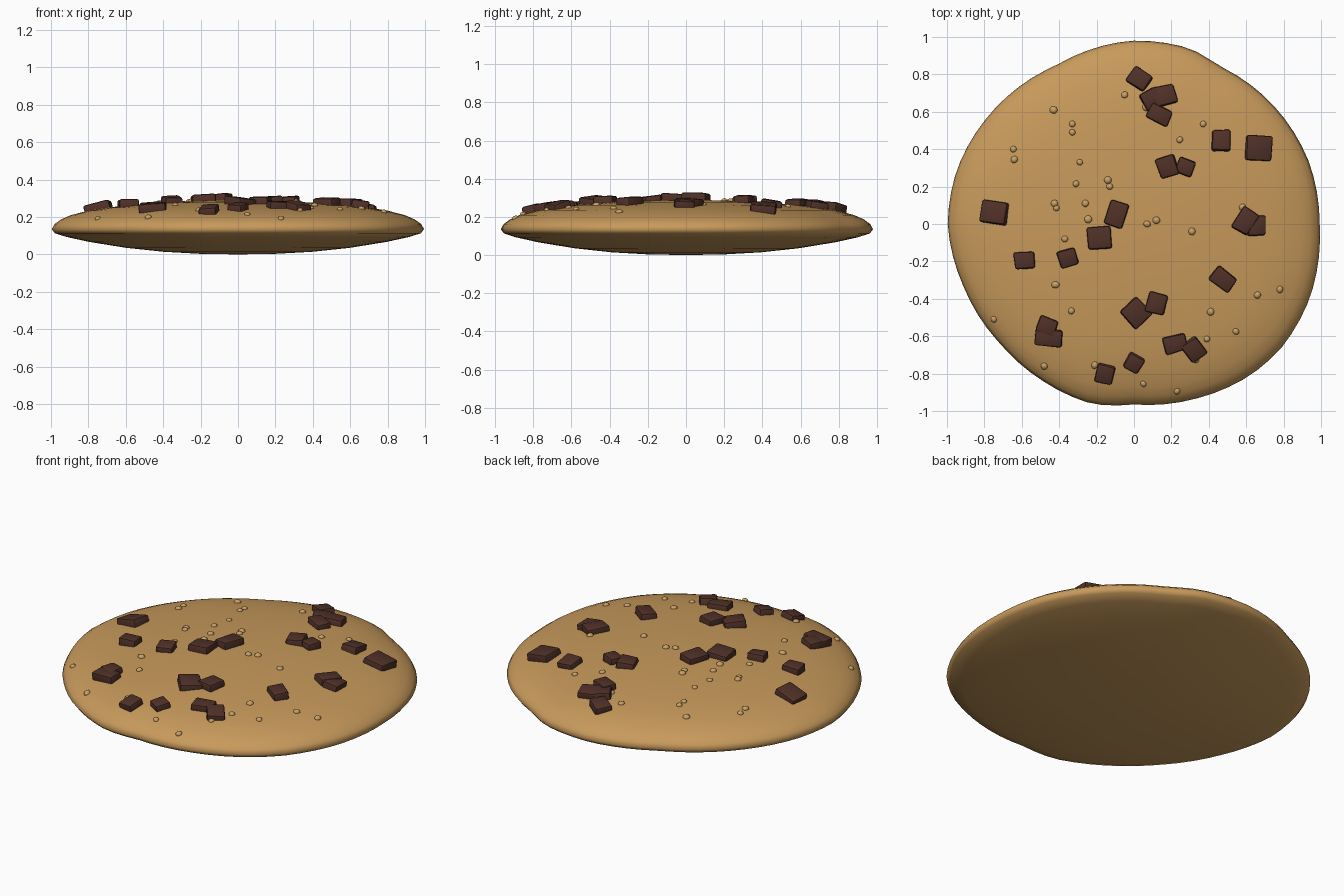
import bpy, bmesh, math, random
from mathutils import Vector, Matrix

if "Cube" in bpy.data.objects:
    bpy.data.objects.remove(bpy.data.objects["Cube"])

random.seed(4)


def material(name, rgb):
    m = bpy.data.materials.new(name)
    m.diffuse_color = (*rgb, 1)
    m.use_nodes = True
    m.node_tree.nodes["Principled BSDF"].inputs["Base Color"].default_value = m.diffuse_color
    return m


DOUGH = material("baked dough", (0.575, 0.322, 0.105))
CHOC = material("dark chocolate", (0.080, 0.030, 0.021))
CRUMB = material("golden crumb", (0.590, 0.355, 0.135))

# Uneven rim: angle in degrees, radius
RIM = [(0, .993), (19, .993), (43, .977), (62, .96), (72, .985), (90, .98), (96, .973),
       (116, .945), (143, .969), (163, .99), (180, .996), (201, .97), (222, .96),
       (239, .97), (257, .988), (270, .965), (289, .99), (307.4, 1.02), (319.4, 1.03),
       (337, 1.02), (357, .996), (360, .993)]
# Profile: fraction of the rim radius, height
BOTTOM = [(.2, .003), (.4, .014), (.6, .035), (.8, .067), (.92, .093), (.983, .113), (1, .135)]
TOP = [(.985, .162), (.95, .187), (.9, .209), (.8, .235), (.7, .25), (.6, .262),
       (.4, .277), (.2, .286), (0, .289)]


def lerp(points, t):
    for (a, u), (b, v) in zip(points, points[1:]):
        if a <= t <= b:
            return u + (v - u) * (t - a) / (b - a)
    return points[-1][1]


def rim_radius(angle):
    return lerp(RIM, math.degrees(angle) % 360)


def surface(x, y):
    """Height of the cookie's top at x, y."""
    f = math.hypot(x, y) / rim_radius(math.atan2(y, x))
    return lerp(TOP[::-1] + [(1, .135)], min(f, 1))


def frame(x, y):
    """Placement on the top, leaning with its slope."""
    e = 0.06
    n = Vector((surface(x - e, y) - surface(x + e, y),
                surface(x, y - e) - surface(x, y + e), 2 * e)).normalized()
    tilt = Vector((0, 0, 1)).rotation_difference(n).to_matrix().to_4x4()
    return Matrix.Translation((x, y, surface(x, y))) @ tilt


def finish(bm, name, mat, angle=180):
    bmesh.ops.recalc_face_normals(bm, faces=bm.faces)
    me = bpy.data.meshes.new(name)
    bm.to_mesh(me)
    bm.free()
    ob = bpy.data.objects.new(name, me)
    bpy.context.collection.objects.link(ob)
    me.materials.append(mat)
    bpy.ops.object.select_all(action='DESELECT')
    bpy.context.view_layer.objects.active = ob
    ob.select_set(True)
    bpy.ops.object.shade_smooth_by_angle(angle=math.radians(angle))
    return ob


# Cookie body: rings following the uneven rim
SEG = 72
bm = bmesh.new()
rings = []
for f, z in BOTTOM + TOP[:-1]:
    ring = []
    for i in range(SEG):
        a = math.tau * i / SEG
        r = f * rim_radius(a)
        ring.append(bm.verts.new((r * math.cos(a), r * math.sin(a), z)))
    rings.append(ring)
low, high = bm.verts.new((0, 0, 0)), bm.verts.new((0, 0, TOP[-1][1]))
for i in range(SEG):
    j = (i + 1) % SEG
    for p, q in zip(rings, rings[1:]):
        bm.faces.new((p[i], p[j], q[j], q[i]))
    bm.faces.new((low, rings[0][j], rings[0][i]))
    bm.faces.new((high, rings[-1][i], rings[-1][j]))
finish(bm, "cookie_body", DOUGH)

# Chocolate chunks: x, y, width, depth, turn in degrees
CHUNKS = [(.03, .775, .11, .095, -35), (.165, .685, .12, .105, 15), (.09, .67, .10, .10, 30),
          (.135, .585, .125, .09, -25), (.465, .445, .098, .11, 0), (.665, .405, .14, .13, -3),
          (.18, .305, .105, .11, 18), (.275, .305, .095, .09, -20), (.595, .015, .10, .13, -32),
          (.65, -.01, .095, .11, 0), (-.745, .06, .14, .12, -8), (-.095, .05, .105, .135, -18),
          (-.185, -.075, .125, .12, 3), (-.355, -.18, .10, .09, 18), (-.585, -.195, .11, .09, 6),
          (.475, -.295, .13, .09, -38), (.12, -.425, .105, .11, -15), (.01, -.475, .13, .125, -46),
          (-.465, -.545, .105, .09, -20), (-.455, -.605, .14, .09, -5), (.22, -.64, .12, .09, 15),
          (.32, -.67, .10, .115, 35), (0, -.74, .09, .09, -30), (-.155, -.80, .095, .10, -15)]
for k, (x, y, w, d, turn) in enumerate(CHUNKS, 1):
    bm = bmesh.new()
    bmesh.ops.create_cube(bm, size=1)
    bmesh.ops.scale(bm, vec=(w, d, .07), verts=bm.verts)
    for v in bm.verts:
        v.co += Vector([random.uniform(-.004, .004) for _ in range(3)])
    bmesh.ops.bevel(bm, geom=bm.edges[:], offset=.012, segments=2, profile=.5, affect='EDGES')
    lean = Matrix.Rotation(random.uniform(-.1, .1), 4, 'X') @ Matrix.Rotation(random.uniform(-.1, .1), 4, 'Y')
    ob = finish(bm, f"chocolate_chunk_{k:02d}", CHOC, 35)
    ob.matrix_world = frame(x, y) @ lean @ Matrix.Rotation(math.radians(turn), 4, 'Z')

# Small crumbs
CRUMBS = [(-.43, .61), (-.33, .535), (-.33, .49), (-.645, .40), (-.64, .345), (-.29, .33),
          (-.31, .215), (-.14, .235), (-.13, .2), (-.425, .11), (-.415, .085), (-.26, .11),
          (-.245, .025), (-.37, -.08), (-.42, -.325), (-.335, -.465), (-.75, -.51),
          (-.48, -.76), (-.21, -.755), (.05, -.855), (.23, -.895), (.33, -.725),
          (.39, -.615), (.41, -.47), (.545, -.575), (.66, -.38), (.78, -.35), (.31, -.04),
          (.07, 0), (.12, .02), (.58, .09), (.245, .45), (.37, .535), (-.05, .69), (.065, .625)]
for k, (x, y) in enumerate(CRUMBS, 1):
    bm = bmesh.new()
    bmesh.ops.create_icosphere(bm, subdivisions=2, radius=random.uniform(.017, .022))
    bmesh.ops.scale(bm, vec=(1, random.uniform(.85, 1), .75), verts=bm.verts)
    ob = finish(bm, f"crumb_{k:02d}", CRUMB)
    ob.matrix_world = frame(x, y) @ Matrix.Rotation(random.uniform(0, 3), 4, 'Z')
